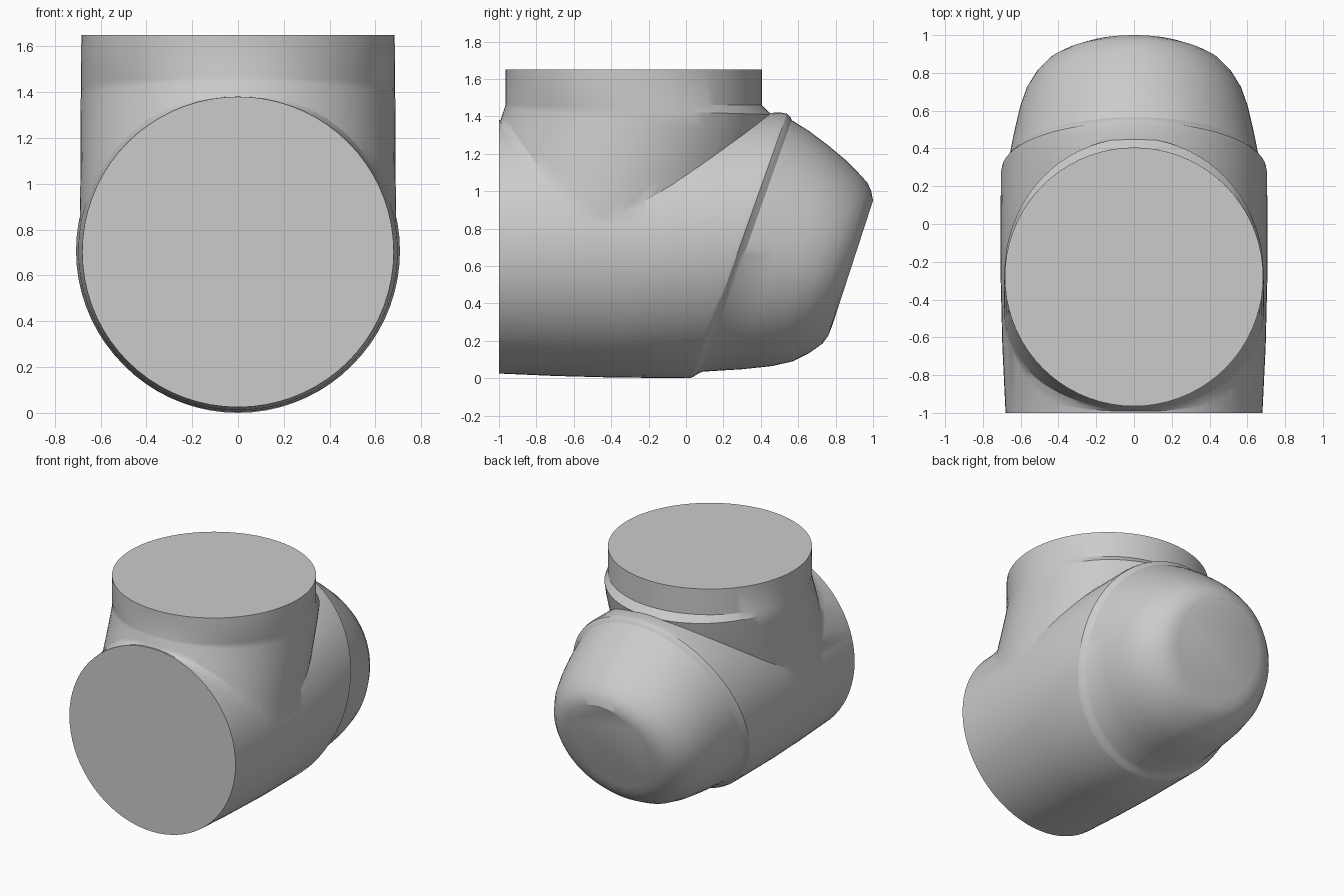
import bpy, bmesh, math

if "Cube" in bpy.data.objects:
    bpy.data.objects.remove(bpy.data.objects["Cube"])

SEG = 72


def loft(name, sections):
    """Skin oval sections, each (bottom y,z / top y,z / half width in x), and close both ends."""
    bm = bmesh.new()
    rings = []
    for (by, bz), (ty, tz), w in sections:
        ring = []
        for i in range(SEG):
            a = 2 * math.pi * i / SEG
            s = math.sin(a) / 2
            ring.append(bm.verts.new((w * math.cos(a),
                                      (by + ty) / 2 + s * (ty - by),
                                      (bz + tz) / 2 + s * (tz - bz))))
        rings.append(ring)
    for r0, r1 in zip(rings, rings[1:]):
        for i in range(SEG):
            j = (i + 1) % SEG
            bm.faces.new((r0[i], r0[j], r1[j], r1[i]))
    bm.faces.new(rings[0][::-1])
    bm.faces.new(rings[-1])
    bmesh.ops.recalc_face_normals(bm, faces=bm.faces)
    me = bpy.data.meshes.new(name)
    bm.to_mesh(me)
    bm.free()
    ob = bpy.data.objects.new(name, me)
    bpy.context.collection.objects.link(ob)
    return ob


# horizontal barrel, tilted lip and rounded end cap
housing = loft("joint_housing", [
    ((-1.0, 0.025), (-1.0, 1.38), 0.68),
    ((-0.7, 0.012), (-0.6, 1.40), 0.697),
    ((-0.4, 0.004), (-0.1, 1.41), 0.707),
    ((0.02, 0.0), (0.51, 1.42), 0.705),
    ((0.04, 0.008), (0.54, 1.414), 0.70),
    ((0.065, 0.025), (0.555, 1.40), 0.68),
    ((0.09, 0.035), (0.565, 1.38), 0.665),
    ((0.30, 0.048), (0.66, 1.32), 0.635),
    ((0.46, 0.065), (0.76, 1.245), 0.605),
    ((0.57, 0.09), (0.85, 1.17), 0.57),
    ((0.66, 0.135), (0.92, 1.10), 0.52),
    ((0.73, 0.185), (0.97, 1.045), 0.46),
    ((0.762, 0.23), (0.99, 1.0), 0.405),
    ((0.785, 0.29), (1.0, 0.95), 0.345),
])

# upright neck: sections fan around the inner corner, then rise as a collar
outer = [(-0.97, 0.05), (-0.6, 0.03), (-0.25, 0.03), (0.0, 0.06), (0.09, 0.3),
         (0.2, 0.6), (0.29, 0.85), (0.37, 1.1), (0.43, 1.3), (0.455, 1.41),
         (0.405, 1.46)]
sections = []
for i, p in enumerate(outer):
    t = i / (len(outer) - 1)
    inner = (-0.993 + 0.028 * t, 1.375 + 0.085 * t)
    sections.append((p, inner, 0.672 + 0.02 * min(1, 3 * t) - 0.007 * t))
sections.append(((0.405, 1.65), (-0.965, 1.65), 0.684))
neck = loft("neck_collar", sections)

# join neck and barrel into one shell
mod = housing.modifiers.new("join_neck", 'BOOLEAN')
mod.operation = 'UNION'
mod.solver = 'EXACT'
mod.object = neck
bpy.context.view_layer.objects.active = housing
housing.select_set(True)
bpy.ops.object.modifier_apply(modifier=mod.name)
bpy.data.objects.remove(neck, do_unlink=True)
bpy.ops.object.shade_smooth_by_angle(angle=math.radians(28))
